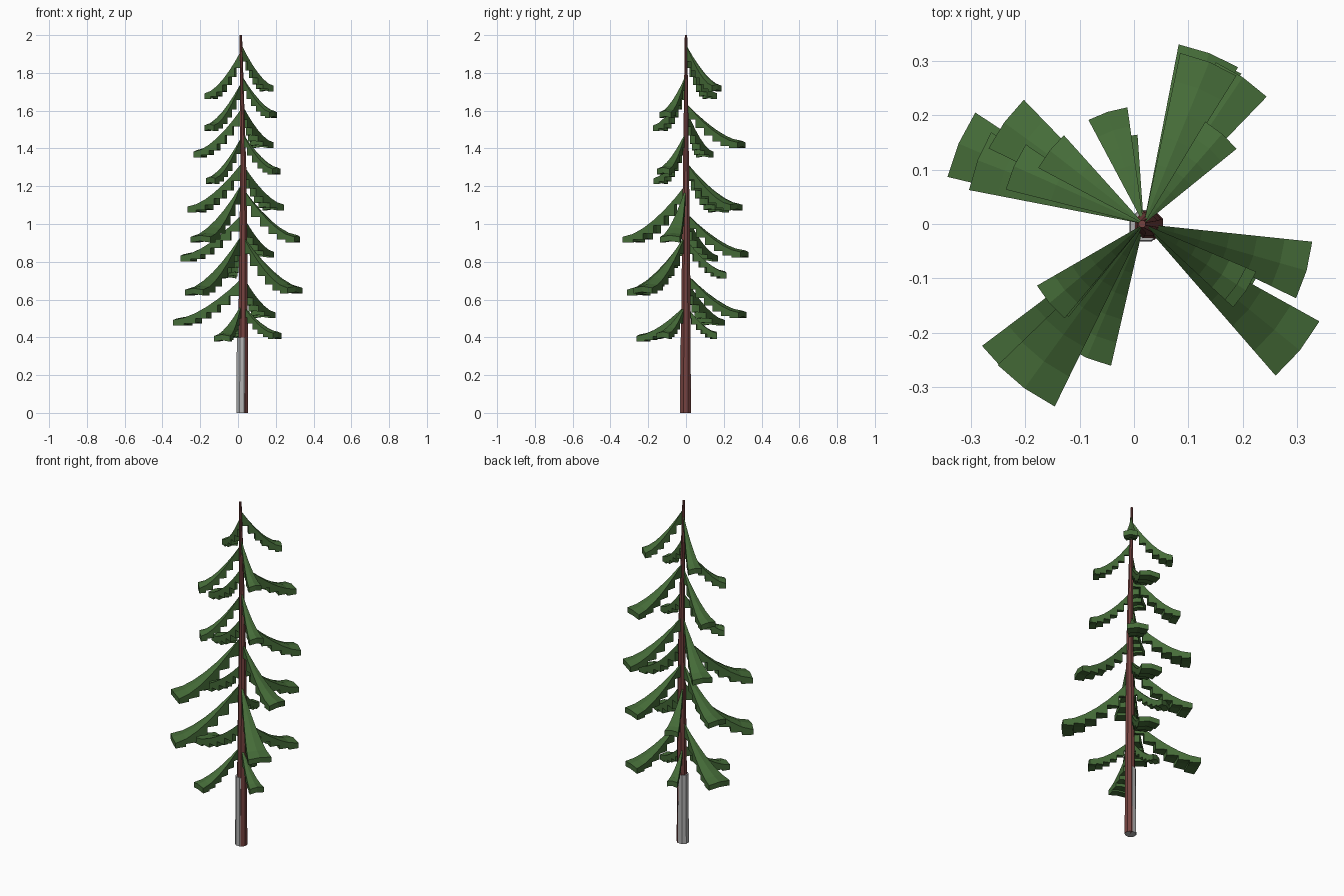
import bpy
import bmesh
from math import cos, sin, pi, radians

if "Cube" in bpy.data.objects:
    bpy.data.objects.remove(bpy.data.objects["Cube"], do_unlink=True)


def make_material(name, rgb):
    mat = bpy.data.materials.new(name)
    mat.use_nodes = True
    color = (*rgb, 1.0)
    mat.diffuse_color = color
    bsdf = mat.node_tree.nodes["Principled BSDF"]
    bsdf.inputs["Base Color"].default_value = color
    bsdf.inputs["Roughness"].default_value = 0.9
    return mat


needle_green = make_material("needle green", (0.06, 0.15, 0.04))
bark_brown = make_material("bark brown", (0.18, 0.055, 0.05))
bare_grey = make_material("bare grey", (0.45, 0.45, 0.45))


def finish(bm, name, mat):
    bmesh.ops.recalc_face_normals(bm, faces=bm.faces)
    mesh = bpy.data.meshes.new(name)
    bm.to_mesh(mesh)
    bm.free()
    mesh.materials.append(mat)
    obj = bpy.data.objects.new(name, mesh)
    bpy.context.collection.objects.link(obj)
    return obj


def bridge(bm, ring_a, ring_b):
    n = len(ring_a)
    for i in range(n):
        j = (i + 1) % n
        bm.faces.new((ring_a[i], ring_a[j], ring_b[j], ring_b[i]))


def make_post(name, mat, path, sides=8):
    """Loft a many-sided post through (x, y, z, radius) stations."""
    bm = bmesh.new()
    rings = []
    for x, y, z, r in path:
        angles = [2 * pi * (k + 0.5) / sides for k in range(sides)]
        rings.append([bm.verts.new((x + r * cos(a), y + r * sin(a), z)) for a in angles])
    for a, b in zip(rings, rings[1:]):
        bridge(bm, a, b)
    bm.faces.new(rings[0])
    bm.faces.new(rings[-1])
    return finish(bm, name, mat)


def trunk_x(z):
    return 0.028 if z < 1.3 else 0.028 - 0.013 * (z - 1.3) / 0.7


def make_branch(name, azimuth, length, tip_z, drop, half_angle=10, steps=6):
    """Drooping fan: smooth curved top, stair-stepped underside."""
    def top(t):
        return tip_z + 0.022 + (drop - 0.022) * (1 - t) ** 1.6

    start = 0.02
    ts = [start + (1 - start) * i / steps for i in range(steps + 1)]
    profile = [(t, top(t)) for t in ts]
    for i in reversed(range(steps)):
        low = top(ts[i + 1]) - 0.03
        profile += [(ts[i + 1], low), (ts[i], low)]

    bm = bmesh.new()
    cx = 0.018
    rings = []
    for side in (-1, 0, 1):
        a = radians(azimuth + side * half_angle)
        ridge = 0.008 if side == 0 else 0.0
        rings.append([bm.verts.new((cx + length * t * cos(a), length * t * sin(a),
                                    z + ridge * t)) for t, z in profile])
    bridge(bm, rings[0], rings[1])
    bridge(bm, rings[1], rings[2])
    bm.faces.new(rings[0])
    bm.faces.new(rings[2])
    return finish(bm, name, needle_green)


# Trunk and the bare sleeve around its foot
make_post("trunk", bark_brown, [(0.026, -0.002, 0, 0.030), (trunk_x(0.8), 0, 0.8, 0.024),
                                (trunk_x(1.3), 0, 1.3, 0.017), (trunk_x(2), 0, 2, 0.007)])
make_post("bare_trunk_sleeve", bare_grey, [(0.021, -0.003, 0, 0.0315), (0.021, -0.003, 0.4, 0.0295)])

# Branches from top to bottom: azimuth, length, tip height, drop
branches = [
    (49, 0.22, 1.71, 0.24), (142, 0.22, 1.67, 0.25),
    (-33, 0.205, 1.57, 0.22), (220, 0.227, 1.50, 0.25),
    (68, 0.322, 1.41, 0.23), (156, 0.262, 1.36, 0.25),
    (-33, 0.225, 1.27, 0.22), (221, 0.22, 1.22, 0.24),
    (56, 0.326, 1.08, 0.25), (144, 0.318, 1.07, 0.25),
    (-16, 0.312, 0.91, 0.29), (234, 0.374, 0.91, 0.30),
    (69, 0.337, 0.83, 0.23), (159, 0.328, 0.81, 0.24),
    (108, 0.217, 0.72, 0.20), (-39, 0.37, 0.64, 0.31),
    (227, 0.373, 0.63, 0.31), (67, 0.33, 0.51, 0.23),
    (156.5, 0.372, 0.47, 0.24), (-33, 0.23, 0.40, 0.18),
    (104, 0.165, 0.40, 0.17), (247, 0.268, 0.385, 0.19),
]
for number, spec in enumerate(branches, 1):
    make_branch(f"branch_{number}", *spec)
